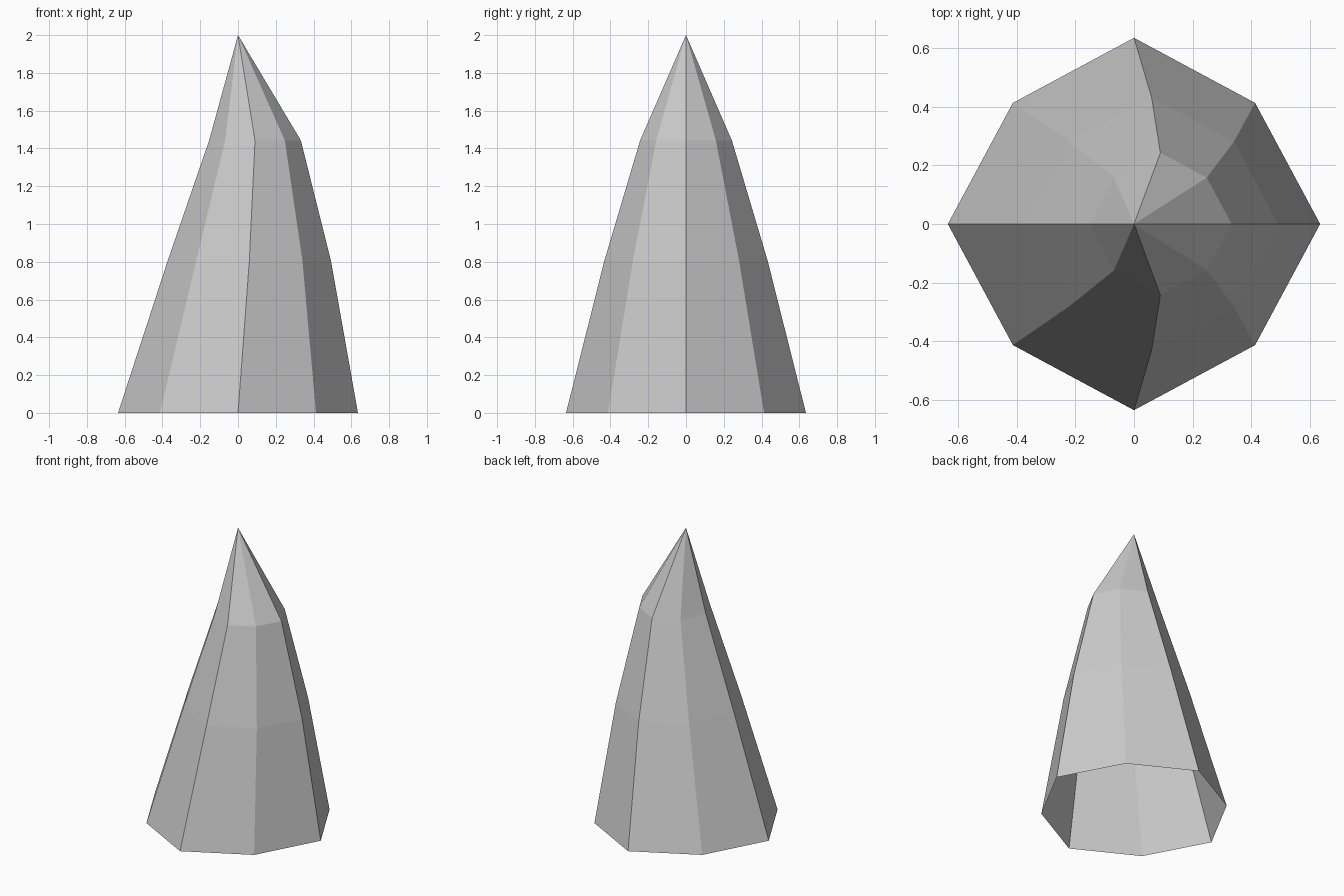
import bpy, bmesh
from math import cos, sin, pi

if "Cube" in bpy.data.objects:
    bpy.data.objects.remove(bpy.data.objects["Cube"])

# Eight-sided rings: (height, centre x, radius)
RINGS = [(0.0, 0.0, 0.635), (0.806, 0.06, 0.432), (1.442, 0.09, 0.243)]
SIDES = 8
DIAGONAL = 0.92  # diagonal corners sit slightly inward

bm = bmesh.new()

# Leaning rings
loops = []
for z, cx, r in RINGS:
    loop = []
    for i in range(SIDES):
        a = 2 * pi * i / SIDES
        k = r * (DIAGONAL if i % 2 else 1)
        loop.append(bm.verts.new((cx + k * cos(a), k * sin(a), z)))
    loops.append(loop)

# Side walls, open at the bottom
for lo, hi in zip(loops, loops[1:]):
    for i in range(SIDES):
        j = (i + 1) % SIDES
        bm.faces.new((lo[i], lo[j], hi[j], hi[i]))

# Pointed tip
tip = bm.verts.new((0, 0, 2))
for i in range(SIDES):
    bm.faces.new((loops[-1][i], loops[-1][(i + 1) % SIDES], tip))

mesh = bpy.data.meshes.new("spike")
bm.to_mesh(mesh)
bm.free()
bpy.context.collection.objects.link(bpy.data.objects.new("spike", mesh))
